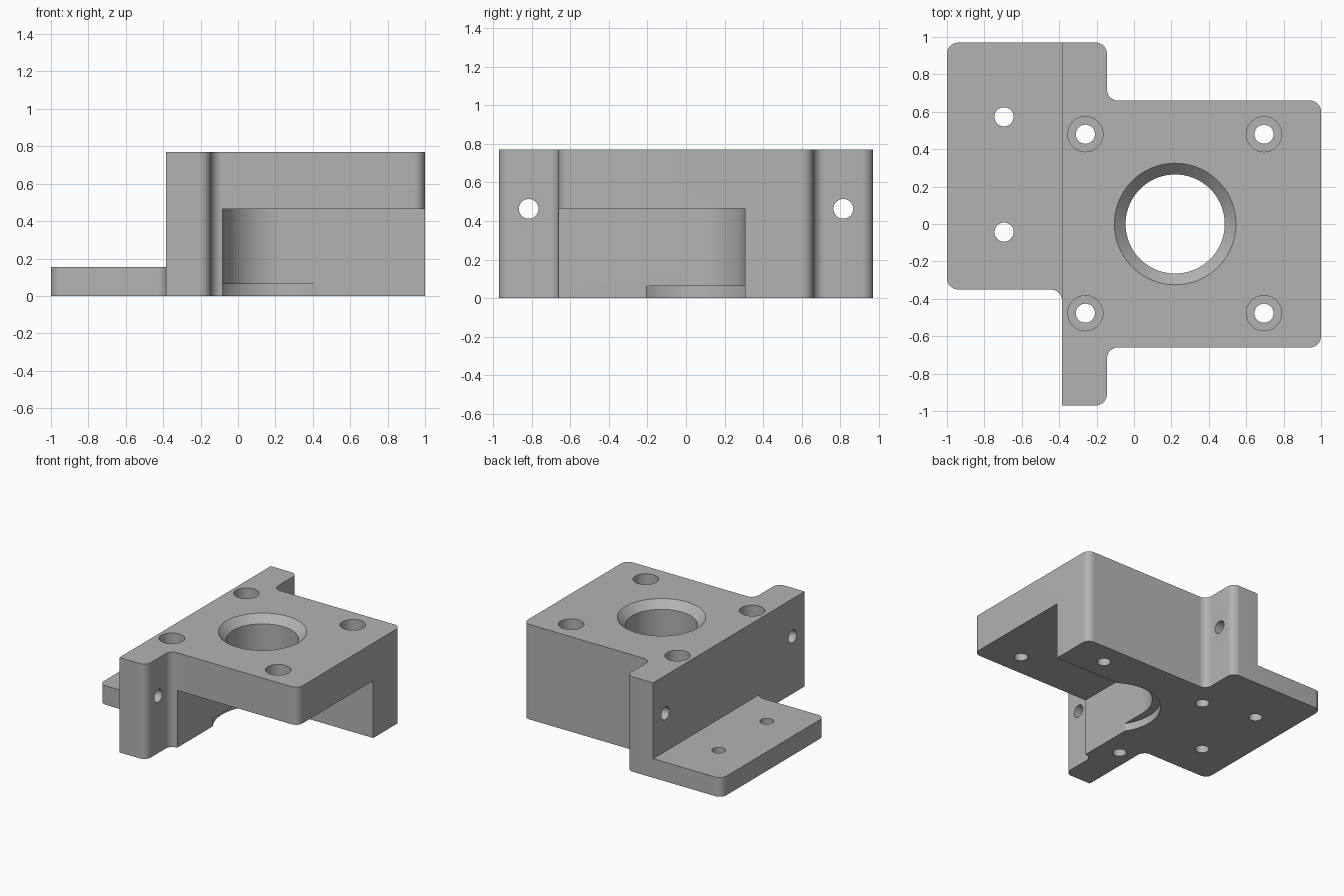
import bpy, bmesh, math
from mathutils import Vector, Matrix

if "Cube" in bpy.data.objects:
    bpy.data.objects.remove(bpy.data.objects["Cube"], do_unlink=True)

grey = bpy.data.materials.new("machined grey")
grey.use_nodes = True
colour = (0.45, 0.45, 0.45, 1)
grey.diffuse_color = colour
grey.node_tree.nodes["Principled BSDF"].inputs["Base Color"].default_value = colour


def make_object(name, bm):
    bmesh.ops.recalc_face_normals(bm, faces=bm.faces)
    mesh = bpy.data.meshes.new(name)
    bm.to_mesh(mesh)
    bm.free()
    mesh.materials.append(grey)
    obj = bpy.data.objects.new(name, mesh)
    bpy.context.collection.objects.link(obj)
    return obj


def rounded(corners, steps=12):
    """Outline from (x, y, radius) corners, each filleted with an arc."""
    out = []
    for i, (x, y, r) in enumerate(corners):
        p = Vector((x, y))
        if r == 0:
            out.append(p)
            continue
        a = (Vector(corners[i - 1][:2]) - p).normalized()
        b = (Vector(corners[(i + 1) % len(corners)][:2]) - p).normalized()
        centre = p + (a + b) * r
        for k in range(steps + 1):
            t = math.pi / 2 * k / steps
            out.append(centre - b * r * math.cos(t) - a * r * math.sin(t))
    return out


def prism(name, corners, z0, z1):
    bm = bmesh.new()
    face = bm.faces.new([bm.verts.new((p.x, p.y, z0)) for p in rounded(corners)])
    top = bmesh.ops.extrude_face_region(bm, geom=[face])["geom"]
    bmesh.ops.translate(bm, vec=(0, 0, z1 - z0),
                        verts=[v for v in top if isinstance(v, bmesh.types.BMVert)])
    return make_object(name, bm)


def lathe(name, profile, location, segments=48, along_x=False):
    """Closed solid of revolution from (radius, height) steps."""
    bm = bmesh.new()
    rings = []
    for r, z in profile:
        rings.append([bm.verts.new((r * math.cos(2 * math.pi * k / segments),
                                    r * math.sin(2 * math.pi * k / segments), z))
                      for k in range(segments)])
    for low, high in zip(rings, rings[1:]):
        for k in range(segments):
            n = (k + 1) % segments
            bm.faces.new((low[k], low[n], high[n], high[k]))
    bm.faces.new(rings[0])
    bm.faces.new(rings[-1])
    if along_x:
        bmesh.ops.rotate(bm, verts=bm.verts, matrix=Matrix.Rotation(math.pi / 2, 3, 'Y'))
    bmesh.ops.translate(bm, vec=location, verts=bm.verts)
    return make_object(name, bm)


def cut(body, cutter):
    mod = body.modifiers.new("cut", 'BOOLEAN')
    mod.operation = 'DIFFERENCE'
    mod.solver = 'EXACT'
    mod.object = cutter
    bpy.context.view_layer.objects.active = body
    bpy.ops.object.modifier_apply(modifier=mod.name)
    bpy.data.objects.remove(cutter, do_unlink=True)


# Whole outline at full height
H, R = 0.77, 0.06
FLANGE, STEP = -0.385, -0.145
bracket = prism("mounting_bracket", [
    (-1, 0.97, R), (-1, -0.35, R), (FLANGE, -0.35, R), (FLANGE, -0.97, 0),
    (STEP, -0.97, R), (STEP, -0.66, R), (1, -0.66, R),
    (1, 0.66, R), (STEP, 0.66, R), (STEP, 0.97, R)], 0, H)

# Lower the side plate
cut(bracket, prism("plate_step", [
    (-1.2, -0.41, 0), (FLANGE, -0.41, 0), (FLANGE, 1.2, 0), (-1.2, 1.2, 0)], 0.155, 1))

# Corner pocket below, open to the front and left side
cut(bracket, prism("pocket", [
    (-0.083, -1.2, 0), (1.2, -1.2, 0), (1.2, 0.305, 0), (-0.083, 0.305, 0.303)], -0.2, 0.465))

# Chamfered bore with a shallow recess underneath
cut(bracket, lathe("bore", [(0.365, -0.1), (0.365, 0.063), (0.265, 0.063),
                            (0.265, H - R), (0.365, H + 0.04)], (0.22, 0, 0), 96))

# Counterbored screw holes
for x in (-0.26, 0.695):
    for y in (-0.477, 0.48):
        cut(bracket, lathe("screw_hole", [(0.051, -0.1), (0.051, 0.57),
                                          (0.094, 0.57), (0.094, 1)], (x, y, 0)))

# Plain holes in the side plate
for y in (-0.043, 0.573):
    cut(bracket, lathe("plate_hole", [(0.051, -0.1), (0.051, 0.3)], (-0.695, y, 0)))

# Cross holes through the flange ends
for y in (-0.815, 0.815):
    cut(bracket, lathe("flange_hole", [(0.051, -0.3), (0.051, 0.3)],
                       (-0.265, y, 0.463), along_x=True))

bpy.ops.object.select_all(action='DESELECT')
bracket.select_set(True)
bpy.context.view_layer.objects.active = bracket
bpy.ops.object.shade_smooth_by_angle(angle=math.radians(30))
